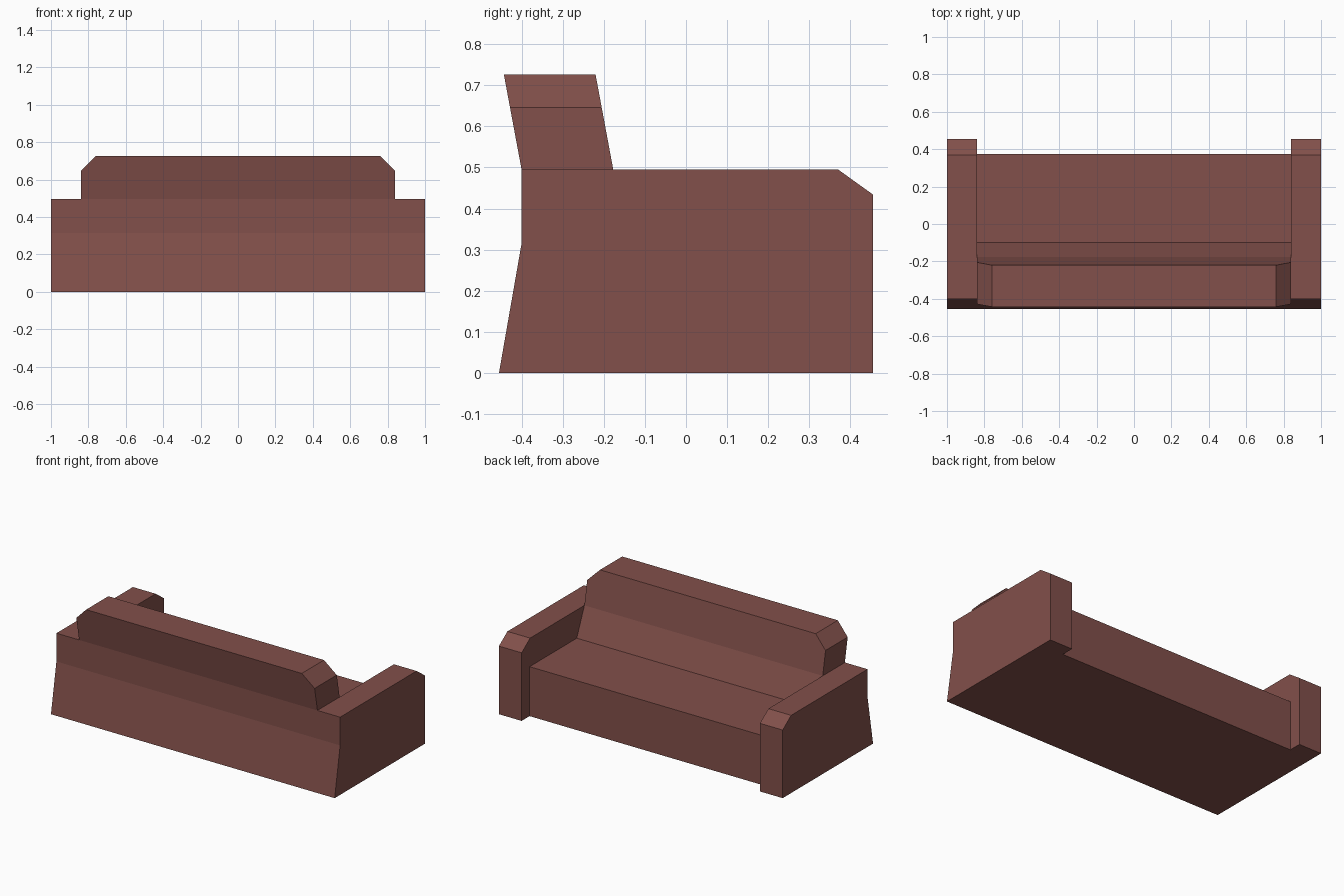
import bpy, bmesh

if "Cube" in bpy.data.objects:
    bpy.data.objects.remove(bpy.data.objects["Cube"])

# Single upholstery colour
mat = bpy.data.materials.new("brown_upholstery")
mat.diffuse_color = (0.223, 0.080, 0.069, 1)
mat.use_nodes = True
mat.node_tree.nodes["Principled BSDF"].inputs["Base Color"].default_value = mat.diffuse_color


def extrude_profile(name, profile, x0, x1, bevel_z=None):
    """Extrude a (y, z) profile from x0 to x1, optionally chamfering the end edges at bevel_z."""
    bm = bmesh.new()
    face = bm.faces.new([bm.verts.new((x0, y, z)) for y, z in profile])
    ret = bmesh.ops.extrude_face_region(bm, geom=[face])
    for v in ret["geom"]:
        if isinstance(v, bmesh.types.BMVert):
            v.co.x = x1
    if bevel_z is not None:
        ends = [e for e in bm.edges
                if all(abs(v.co.z - bevel_z) < 1e-4 for v in e.verts)
                and abs(e.verts[0].co.x - e.verts[1].co.x) < 1e-4]
        bmesh.ops.bevel(bm, geom=ends, offset=0.08, segments=1,
                        affect='EDGES', profile=0.5)
    bmesh.ops.recalc_face_normals(bm, faces=bm.faces[:])
    me = bpy.data.meshes.new(name)
    bm.to_mesh(me)
    bm.free()
    me.materials.append(mat)
    ob = bpy.data.objects.new(name, me)
    bpy.context.collection.objects.link(ob)
    return ob


# Seat and tilted backrest, one profile between the arms
body = [(-0.455, 0), (0.375, 0), (0.375, 0.315), (-0.10, 0.315),
        (-0.177, 0.495), (-0.22, 0.726), (-0.443, 0.726),
        (-0.40, 0.495), (-0.40, 0.315)]
extrude_profile("seat_and_backrest", body, -0.84, 0.84, bevel_z=0.726)

# Arms with a chamfered front top edge
arm = [(-0.455, 0), (0.455, 0), (0.455, 0.434), (0.37, 0.495),
       (-0.40, 0.495), (-0.40, 0.315)]
for side, name in ((-1, "left_arm"), (1, "right_arm")):
    extrude_profile(name, arm, side * 0.84, side * 1.0)
